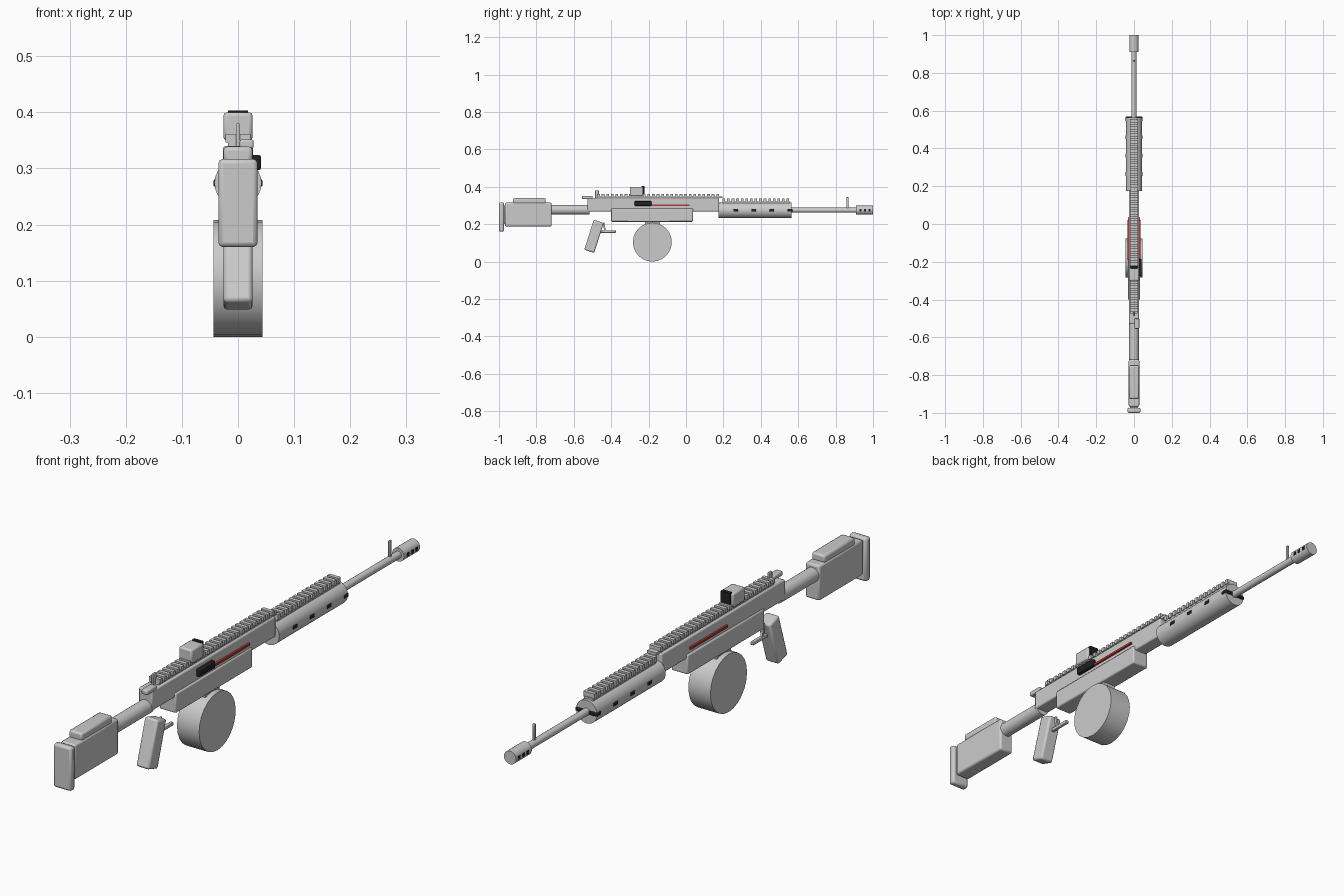
import bpy, math
from mathutils import Vector

if "Cube" in bpy.data.objects:
    bpy.data.objects.remove(bpy.data.objects["Cube"])


def material(name, color):
    m = bpy.data.materials.new(name)
    m.use_nodes = True
    m.diffuse_color = (*color, 1)
    m.node_tree.nodes["Principled BSDF"].inputs["Base Color"].default_value = (*color, 1)
    return m


GREY = material("light grey metal", (0.6, 0.6, 0.6))
BLACK = material("black", (0.015, 0.015, 0.015))
RED = material("red", (0.5, 0.04, 0.03))


def box(name, x, y, z, mat=GREY, bevel=0.0, tilt=0.0):
    """Box from (min, max) ranges, optionally bevelled and tilted about x."""
    lo, hi = Vector((x[0], y[0], z[0])), Vector((x[1], y[1], z[1]))
    bpy.ops.mesh.primitive_cube_add(size=1, location=(lo + hi) / 2)
    o = bpy.context.object
    o.name = name
    o.scale = hi - lo
    bpy.ops.object.transform_apply(location=False, rotation=False, scale=True)
    o.rotation_euler.x = tilt
    o.data.materials.append(mat)
    if bevel:
        b = o.modifiers.new("Bevel", "BEVEL")
        b.width, b.segments = bevel, 2
        bpy.ops.object.shade_smooth_by_angle(angle=math.radians(40))
    return o


def wide(name, half, y, z, **kw):
    """Box centred on x = 0."""
    return box(name, (-half, half), y, z, **kw)


def tube(name, r, y, z, sides=24):
    """Cylinder running along y."""
    bpy.ops.mesh.primitive_cylinder_add(
        vertices=sides, radius=r, depth=y[1] - y[0],
        location=(0, (y[0] + y[1]) / 2, z), rotation=(math.pi / 2, 0, 0))
    o = bpy.context.object
    o.name = name
    o.data.materials.append(GREY)
    bpy.ops.object.shade_smooth_by_angle(angle=math.radians(30))
    return o


def rail(name, y, z, top):
    """Accessory rail: base strip with an array of cross teeth."""
    wide(name + "_base", 0.018, y, (z, z + 0.01))
    pitch = 0.0245
    teeth = wide(name + "_teeth", 0.022, (y[0], y[0] + 0.014), (z + 0.007, top))
    a = teeth.modifiers.new("Array", "ARRAY")
    a.use_relative_offset = False
    a.use_constant_offset = True
    a.constant_offset_displace = (0, pitch, 0)
    a.count = int((y[1] - y[0] - 0.014) / pitch) + 1


# Stock
wide("butt_pad", 0.035, (-1.0, -0.974), (0.16, 0.317), bevel=0.008)
wide("pad_mount", 0.02, (-0.98, -0.96), (0.2, 0.3))
wide("stock", 0.028, (-0.968, -0.718), (0.188, 0.315), bevel=0.007)
wide("cheek_rest", 0.026, (-0.925, -0.75), (0.31, 0.339), bevel=0.007)
tube("buffer_tube", 0.026, (-0.73, -0.515), 0.277)

# Receiver
wide("upper_receiver", 0.027, (-0.527, 0.177), (0.268, 0.34), bevel=0.005)
wide("lower_receiver", 0.033, (-0.4, 0.037), (0.213, 0.284), bevel=0.005)
box("charging_handle", (0.003, 0.028), (-0.555, -0.5), (0.335, 0.352), bevel=0.004)
box("bolt_block", (0.02, 0.041), (-0.275, -0.185), (0.297, 0.324), mat=BLACK, bevel=0.004)
for side, s in (("left", 1), ("right", -1)):
    box(side + "_red_strip", sorted((s * 0.026, s * 0.034)), (-0.19, 0.02),
        (0.298, 0.306), mat=RED)
rail("receiver_rail", (-0.475, 0.195), 0.339, 0.361)

# Sights
wide("optic", 0.026, (-0.3, -0.23), (0.35, 0.4), bevel=0.006)
wide("optic_lens", 0.018, (-0.237, -0.223), (0.362, 0.403), mat=BLACK)
wide("rear_sight", 0.004, (-0.486, -0.466), (0.335, 0.38), bevel=0.002)
wide("front_sight", 0.004, (0.858, 0.869), (0.285, 0.345), bevel=0.002)

# Handguard with cross vents
tube("handguard", 0.042, (0.175, 0.565), 0.274)
for i in range(4):
    y = 0.265 + i * 0.097
    wide("handguard_vent_%d" % (i + 1), 0.044, (y - 0.013, y + 0.013),
         (0.267, 0.281), mat=BLACK, bevel=0.004)
rail("handguard_rail", (0.195, 0.555), 0.312, 0.338)

# Barrel and muzzle
tube("barrel", 0.013, (0.55, 0.93), 0.275, 16)
tube("muzzle", 0.024, (0.91, 1.0), 0.275)
for i in range(3):
    y = 0.933 + i * 0.024
    wide("muzzle_port_%d" % (i + 1), 0.025, (y - 0.006, y + 0.006),
         (0.269, 0.281), mat=BLACK)

# Grip and trigger
wide("grip", 0.026, (-0.52, -0.464), (0.051, 0.219), bevel=0.007,
     tilt=-math.radians(17.5))
wide("trigger_guard", 0.006, (-0.465, -0.375), (0.154, 0.166), bevel=0.002)
wide("trigger", 0.004, (-0.441, -0.432), (0.16, 0.208), tilt=math.radians(12))

# Drum magazine
bpy.ops.mesh.primitive_cylinder_add(vertices=24, radius=0.104, depth=0.088,
                                    location=(0, -0.18, 0.104),
                                    rotation=(0, math.pi / 2, 0))
drum = bpy.context.object
drum.name = "drum_magazine"
drum.data.materials.append(GREY)
bpy.ops.object.shade_smooth_by_angle(angle=math.radians(30))
wide("drum_neck", 0.025, (-0.22, -0.14), (0.19, 0.22))
